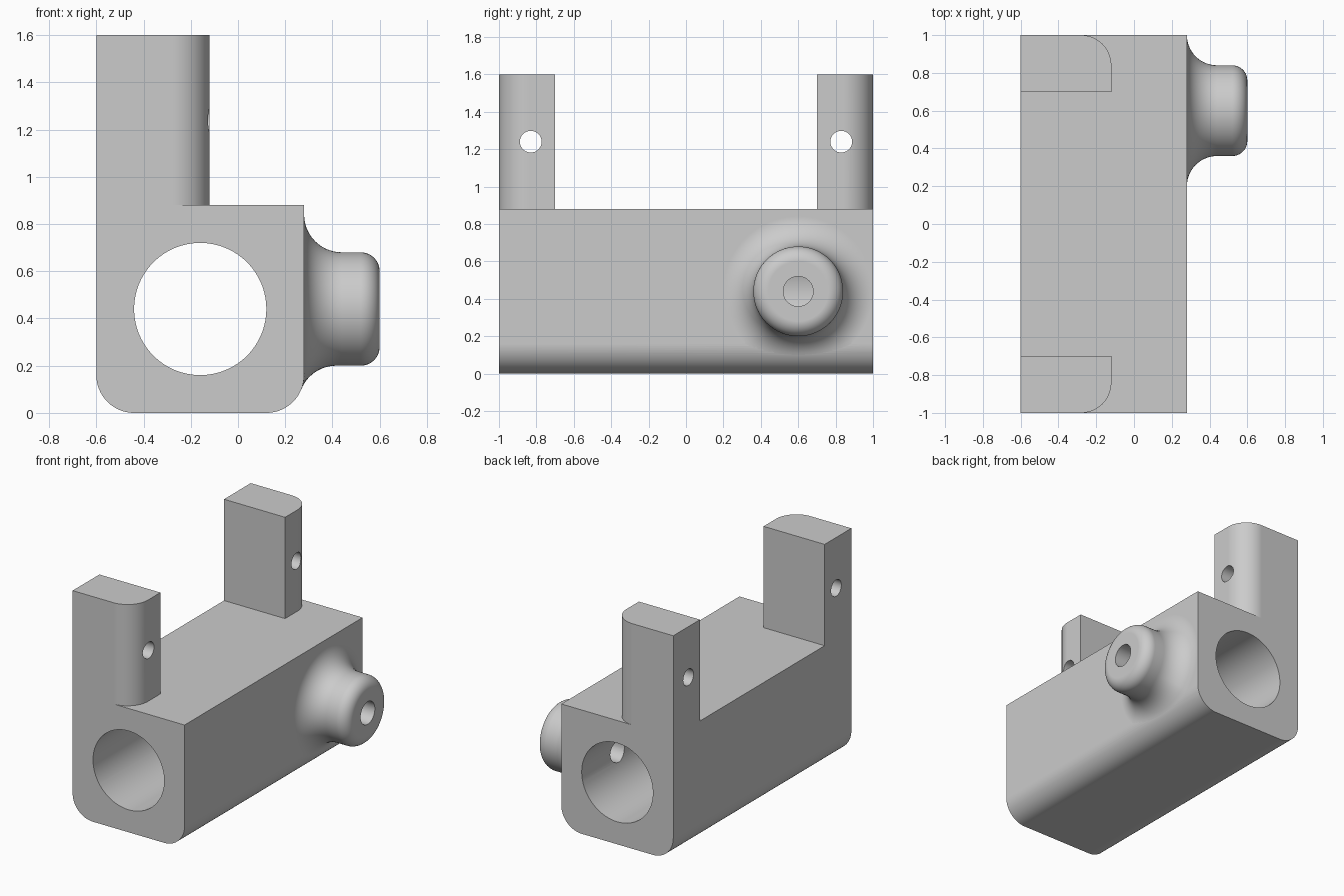
import bpy, bmesh
from math import sin, cos, pi, sqrt, tau, radians
from mathutils import Vector, Matrix

if "Cube" in bpy.data.objects:
    bpy.data.objects.remove(bpy.data.objects["Cube"], do_unlink=True)

grey = bpy.data.materials.new("plain grey")
grey.use_nodes = True
GREY = (0.6, 0.6, 0.6, 1)
grey.diffuse_color = GREY
grey.node_tree.nodes["Principled BSDF"].inputs["Base Color"].default_value = GREY

R = 0.16                    # shared fillet radius
LEFT, RIGHT = -0.6, 0.28    # block sides
TOP, MID = 0.88, 0.44       # block top and centre height
BOSS_Y, BOSS_R = 0.6, 0.24


def finish(bm, name):
    bmesh.ops.recalc_face_normals(bm, faces=bm.faces)
    mesh = bpy.data.meshes.new(name)
    bm.to_mesh(mesh)
    bm.free()
    mesh.materials.append(grey)
    obj = bpy.data.objects.new(name, mesh)
    bpy.context.collection.objects.link(obj)
    return obj


def arc(cx, cy, r, start, end, n=20):
    return [(cx + r * cos(start + (end - start) * i / n),
             cy + r * sin(start + (end - start) * i / n)) for i in range(n + 1)]


def prism(name, points, offset):
    """Extrude a closed outline of 3D points."""
    bm = bmesh.new()
    face = bm.faces.new([bm.verts.new(p) for p in points])
    new = bmesh.ops.extrude_face_region(bm, geom=[face])["geom"]
    bmesh.ops.translate(bm, vec=offset, verts=[v for v in new if isinstance(v, bmesh.types.BMVert)])
    return finish(bm, name)


def rod(name, radius, depth, axis, centre, n=64):
    bm = bmesh.new()
    turn = Matrix.Rotation(pi / 2, 4, "Y" if axis == "X" else "X")
    bmesh.ops.create_cone(bm, cap_ends=True, segments=n, radius1=radius, radius2=radius,
                          depth=depth, matrix=Matrix.Translation(centre) @ turn)
    return finish(bm, name)


def combine(target, tool, operation):
    mod = target.modifiers.new(operation.lower(), "BOOLEAN")
    mod.operation, mod.solver, mod.object = operation, "EXACT", tool
    bpy.context.view_layer.objects.active = target
    bpy.ops.object.modifier_apply(modifier=mod.name)
    bpy.data.objects.remove(tool, do_unlink=True)


def boss_section(theta, steps=14):
    """One spoke of the boss: rounded rim, wall, then a fillet rolled onto the block."""
    out = Vector((0, cos(theta), sin(theta)))
    axis = Vector((0, BOSS_Y, MID))
    rim = arc(0.52, BOSS_R - 0.08, 0.08, 0, pi / 2, 10)
    pts = [axis + out * r + Vector((x, 0, 0)) for x, r in rim]
    # ball centre touching both the boss wall and the block
    ball = axis + out * (BOSS_R + R)
    if ball.z >= R:
        ball.x = RIGHT + R
        toward = Vector((-1, 0, 0))
    else:
        ball.x = RIGHT - R + sqrt((2 * R) ** 2 - (R - ball.z) ** 2)
        toward = (Vector((RIGHT - R, ball.y, R)) - ball).normalized()
    span = (-out).angle(toward)
    for i in range(steps + 1):
        t = span * i / steps
        pts.append(ball + R * (-out * sin(span - t) + toward * sin(t)) / sin(span))
    # hidden root inside the block
    pts.append(axis + out * 0.28 + Vector((0.2, 0, 0)))
    return pts


# Main block, with rounded lower edges
outline = ([(LEFT, TOP)] + arc(LEFT + R, R, R, pi, 1.5 * pi)
           + arc(RIGHT - R, R, R, -pi / 2, 0) + [(RIGHT, TOP)])
block = prism("mounting_block", [(x, -1, z) for x, z in outline], (0, 2, 0))

# Two upright posts, mirrored front to back, one rounded outer edge each
for side in (-1, 1):
    foot = [(LEFT, 0.7), (-0.12, 0.7)] + arc(-0.12 - R, 1 - R, R, 0, pi / 2) + [(LEFT, 1)]
    post = prism("post", [(x, side * y, 0.8) for x, y in foot], (0, 0, 0.8))
    combine(block, post, "UNION")

# Flared side boss
bm = bmesh.new()
COUNT = 80
spokes = [[bm.verts.new(p) for p in boss_section(tau * i / COUNT)] for i in range(COUNT)]
for i, a in enumerate(spokes):
    b = spokes[(i + 1) % COUNT]
    for j in range(len(a) - 1):
        bm.faces.new((a[j], a[j + 1], b[j + 1], b[j]))
bm.faces.new([s[0] for s in spokes])
bm.faces.new([s[-1] for s in reversed(spokes)])
combine(block, finish(bm, "boss"), "UNION")

# Bore, boss hole and post pin holes
combine(block, rod("bore", 0.28, 3, "Y", (-0.16, 0, MID), 96), "DIFFERENCE")
combine(block, rod("boss_hole", 0.08, 0.8, "X", (0.4, BOSS_Y, MID), 48), "DIFFERENCE")
for side in (-1, 1):
    combine(block, rod("pin_hole", 0.058, 1, "X", (-0.36, side * 0.83, 1.24), 40), "DIFFERENCE")

# Smooth curves, crisp edges, flat faces kept flat
bpy.ops.object.select_all(action="DESELECT")
block.select_set(True)
bpy.context.view_layer.objects.active = block
bpy.ops.object.shade_smooth_by_angle(angle=radians(30))
weighted = block.modifiers.new("even_shading", "WEIGHTED_NORMAL")
weighted.keep_sharp = True
weighted.weight = 100
